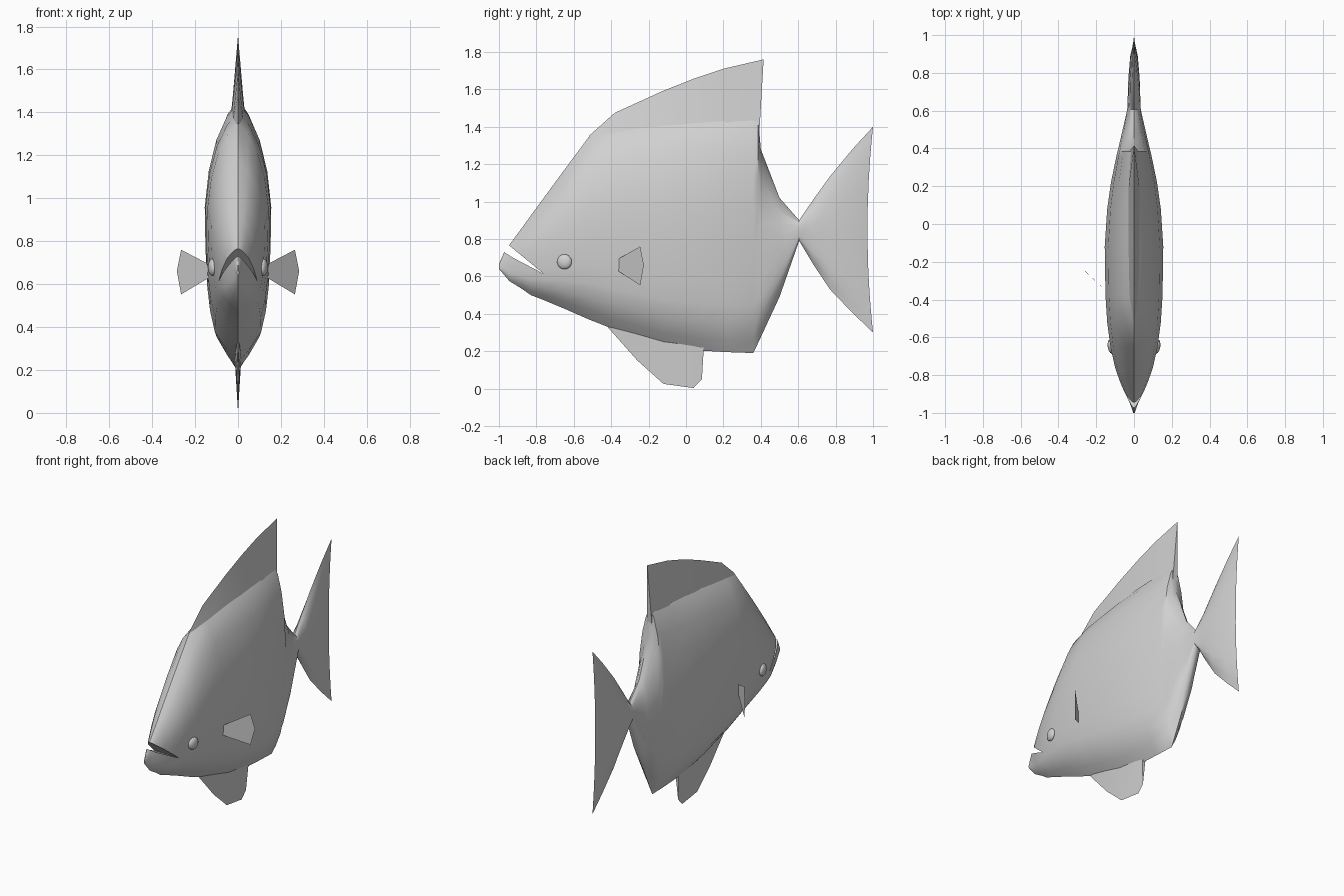
import bpy
import bmesh
import math

cube = bpy.data.objects.get("Cube")
if cube:
    bpy.data.objects.remove(cube)

grey = bpy.data.materials.new("pale_grey")
colour = (0.64, 0.64, 0.64, 1)
grey.diffuse_color = colour
grey.use_nodes = True
grey.node_tree.nodes["Principled BSDF"].inputs["Base Color"].default_value = colour


def add_object(name, bm):
    """Clean the mesh, link it and give it the skin colour."""
    bmesh.ops.remove_doubles(bm, verts=bm.verts, dist=0.0005)
    bmesh.ops.recalc_face_normals(bm, faces=bm.faces)
    mesh = bpy.data.meshes.new(name)
    bm.to_mesh(mesh)
    bm.free()
    obj = bpy.data.objects.new(name, mesh)
    bpy.context.collection.objects.link(obj)
    mesh.materials.append(grey)
    return obj


def activate(obj):
    bpy.ops.object.select_all(action="DESELECT")
    obj.select_set(True)
    bpy.context.view_layer.objects.active = obj


def smooth(obj, degrees=45):
    activate(obj)
    bpy.ops.object.shade_smooth_by_angle(angle=math.radians(degrees))


def blade(name, root, rim, widths):
    """Wedge-shaped fin: thick along the root, sharp along the rim."""
    bm = bmesh.new()
    edge = [bm.verts.new((0, y, z)) for y, z in rim]
    sides = [[bm.verts.new((s * w, y, z)) for (y, z), w in zip(root, widths)]
             for s in (1, -1)]
    for base in sides:
        for i in range(len(root) - 1):
            bm.faces.new((base[i], base[i + 1], edge[i + 1], edge[i]))
    for i in (0, -1):
        bm.faces.new((sides[0][i], sides[1][i], edge[i]))
    obj = add_object(name, bm)
    smooth(obj, 40)
    return obj


# Cross-section: height fraction and width fraction, keel to back
section = [(0, 0), (.05, .34), (.12, .7), (.2, .84), (.3, .93), (.45, .98),
           (.6, 1), (.74, .88), (.86, .65), (.95, .34), (1, 0)]

# Stations from lips to tail: y, bottom, top, half width
stations = [
    (-1, .64, .665, .004), (-.97, .605, .735, .014), (-.945, .575, .768, .024),
    (-.88, .535, .855, .055), (-.83, .5, .925, .076), (-.76, .473, 1.02, .1),
    (-.65, .427, 1.17, .125), (-.52, .37, 1.345, .142), (-.38, .315, 1.395, .151),
    (-.12, .235, 1.44, .155), (.08, .203, 1.455, .142), (.22, .195, 1.463, .122),
    (.36, .19, 1.468, .093), (.385, .243, 1.46, .087), (.4, .275, 1.28, .083),
    (.5, .49, 1.02, .06), (.605, .79, .9, .036), (.68, .665, 1.01, .033),
    (.77, .53, 1.135, .03), (.89, .405, 1.28, .02), (1, .3, 1.4, 0)]

# Body and tail in one loft; the tail's rear edge curves inward
bm = bmesh.new()
rings = []
for y, low, high, width in stations:
    outline = [(f, w) for f, w in section] + [(f, -w) for f, w in section[-2:0:-1]]
    ring = []
    for f, w in outline:
        notch = .03 * (1 - (2 * f - 1) ** 2) if y == 1 else 0
        ring.append(bm.verts.new((w * width, y - notch, low + f * (high - low))))
    rings.append(ring)
for a, b in zip(rings, rings[1:]):
    for i in range(len(a)):
        j = (i + 1) % len(a)
        bm.faces.new((a[i], a[j], b[j], b[i]))
bm.faces.new(rings[0])
body = add_object("body", bm)

# Open mouth, cut with a wedge across the snout
bm = bmesh.new()
wedge = [(-.76, .613), (-.92, .697), (-.97, .728), (-1.04, .78), (-1, .81), (-.945, .765)]
left, right = [[bm.verts.new((x, y, z)) for y, z in wedge] for x in (.3, -.3)]
bm.faces.new(left)
bm.faces.new(right)
for i in range(len(wedge)):
    j = (i + 1) % len(wedge)
    bm.faces.new((left[i], left[j], right[j], right[i]))
cutter = add_object("mouth_cutter", bm)
cutter.hide_render = True
cut = body.modifiers.new("mouth", "BOOLEAN")
cut.operation = "DIFFERENCE"
cut.object = cutter
activate(body)
bpy.ops.object.modifier_apply(modifier=cut.name)
bpy.data.objects.remove(cutter)
smooth(body)

# Back fin and belly fin
blade("dorsal_fin",
      [(-.5, 1.33), (-.38, 1.36), (-.12, 1.4), (.05, 1.42), (.2, 1.43), (.39, 1.33)],
      [(-.52, 1.35), (-.38, 1.475), (-.12, 1.593), (.05, 1.66), (.2, 1.71), (.415, 1.76)],
      [.01, .025, .03, .03, .028, .02])
blade("belly_fin",
      [(-.4, .35), (-.26, .3), (-.12, .26), (.04, .23), (.095, .22)],
      [(-.42, .33), (-.26, .15), (-.12, .025), (.04, .003), (.085, .05)],
      [.008, .012, .014, .014, .012])

for side, label in ((1, "left"), (-1, "right")):
    # Side fin: a thin upright sheet sweeping outward
    bm = bmesh.new()
    bm.faces.new([bm.verts.new((side * x, y, z)) for x, y, z in (
        (.135, -.365, .692), (.265, -.245, .76), (.285, -.225, .66),
        (.265, -.245, .552), (.135, -.365, .63))])
    add_object(label + "_side_fin", bm)

    # Eye: flattened ball lying along the cheek
    bpy.ops.mesh.primitive_uv_sphere_add(
        segments=16, ring_count=10, radius=.04, location=(side * .119, -.65, .678),
        rotation=(0, 0, side * -.2))
    eye = bpy.context.object
    eye.name = label + "_eye"
    eye.scale.x = .5
    eye.data.materials.append(grey)
    smooth(eye)
